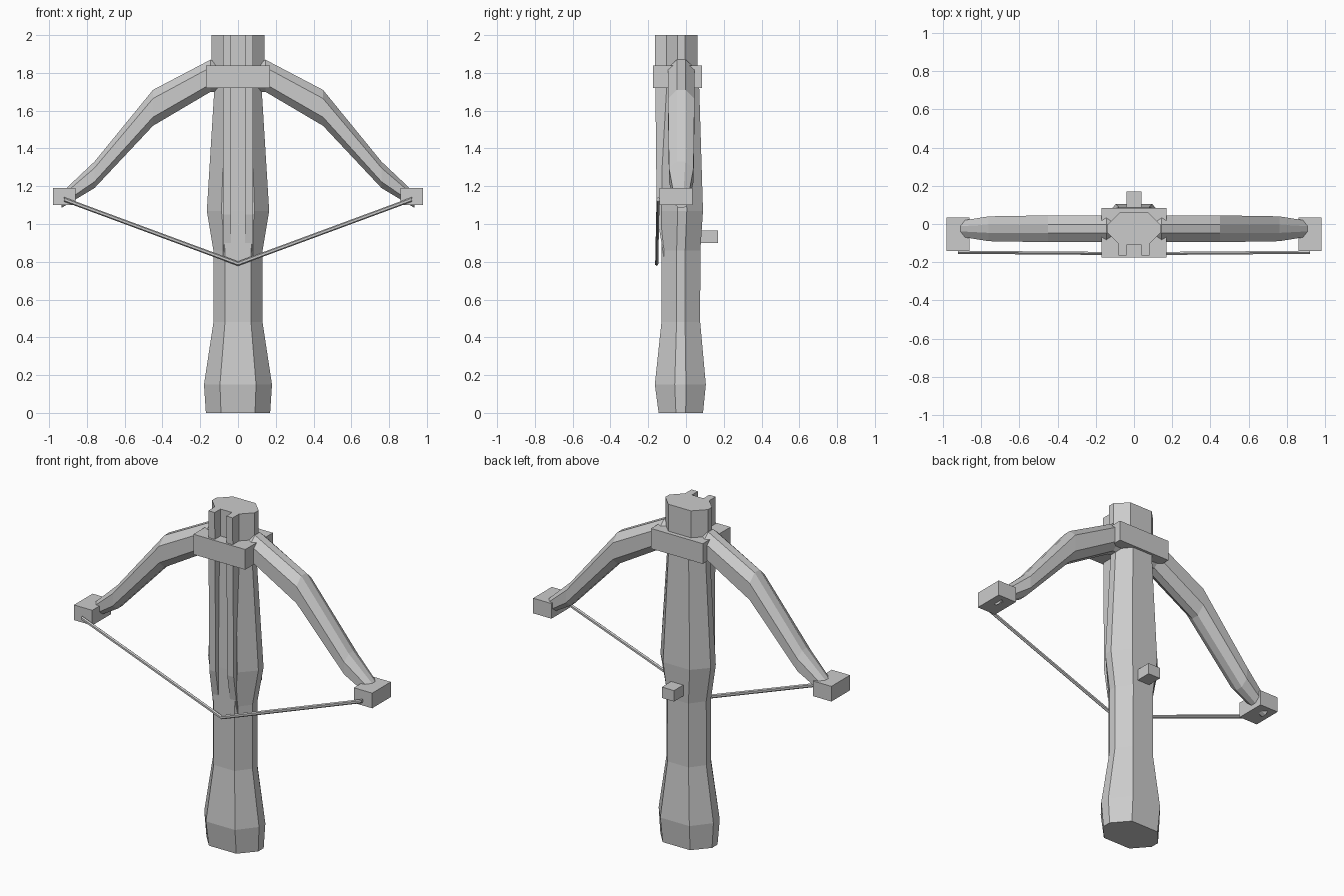
import bpy, bmesh
from mathutils import Vector

if "Cube" in bpy.data.objects:
    bpy.data.objects.remove(bpy.data.objects["Cube"])

grey = bpy.data.materials.new("plain grey")
grey.diffuse_color = (0.6, 0.6, 0.6, 1)
grey.use_nodes = True
grey.node_tree.nodes["Principled BSDF"].inputs["Base Color"].default_value = grey.diffuse_color


def finish(name, bm):
    bmesh.ops.recalc_face_normals(bm, faces=bm.faces)
    me = bpy.data.meshes.new(name)
    bm.to_mesh(me)
    bm.free()
    me.materials.append(grey)
    ob = bpy.data.objects.new(name, me)
    bpy.context.collection.objects.link(ob)
    return ob


def loft(name, rings):
    bm = bmesh.new()
    rows = [[bm.verts.new(p) for p in r] for r in rings]
    n = len(rows[0])
    for a, b in zip(rows, rows[1:]):
        for i in range(n):
            j = (i + 1) % n
            bm.faces.new((a[i], a[j], b[j], b[i]))
    bm.faces.new(rows[0])
    bm.faces.new(rows[-1])
    return finish(name, bm)


def box(name, lo, hi):
    x0, y0, z0 = lo
    x1, y1, z1 = hi
    return loft(name, [[(x0, y0, z), (x1, y0, z), (x1, y1, z), (x0, y1, z)]
                       for z in (z0, z1)])


def octagon(a, b, fa, fb):
    # half sizes a, b with flats of half length fa, fb
    return [(fa, -b), (a, -fb), (a, fb), (fa, b),
            (-fa, b), (-a, fb), (-a, -fb), (-fa, -b)]


# stock: height, half width, front y, back y
profile = [(0, .17, -.145, .09), (.15, .18, -.165, .105), (.48, .13, -.13, .075),
           (.86, .13, -.13, .076), (1.07, .165, -.13, .09), (1.72, .125, -.12, .07),
           (1.8, .14, -.11, .06), (2, .14, -.11, .06)]
rings = []
for z, w, f, k in profile:
    c, h = (f + k) / 2, (k - f) / 2
    rings.append([(x, c + y, z) for x, y in octagon(w, h, w * .53, h * .22)])
loft("stock", rings)

# limbs: x, bottom z, top z, half depth
limb = [(.09, 1.70, 1.84, .06), (.145, 1.70, 1.87, .07), (.45, 1.52, 1.71, .07),
        (.76, 1.19, 1.33, .065), (.935, 1.085, 1.165, .037)]
side_profile = [(-.165, 2), (-.155, 1.05), (-.115, .81), (-.08, .81), (-.08, 2)]
for s, side in ((-1, "left"), (1, "right")):
    rings = []
    for x, b, t, d in limb:
        h = (t - b) / 2
        rings.append([(s * x, -.025 + y, (b + t) / 2 + z)
                      for z, y in octagon(h, d, h * .52, d * .33)])
    loft("bow_limb_" + side, rings)
    # block at the limb tip
    xs = sorted((s * .86, s * .98))
    box("tip_block_" + side, (xs[0], -.14, 1.1), (xs[1], .035, 1.19))
    # bolt rail
    loft("bolt_rail_" + side,
         [[(s * x, y, z) for y, z in side_profile] for x in (.038, .08)])

# band holding the limbs, and the trigger
box("limb_band", (-.17, -.175, 1.72), (.17, .085, 1.84))
box("trigger", (-.04, .03, .9), (.04, .17, .965))

# bow string
rings = []
for x, y, z in ((-.92, -.148, 1.13), (0, -.155, .79), (.92, -.148, 1.13)):
    rings.append([(x, y + dy, z + dz) for dy, dz in
                  ((-.008, -.006), (-.008, .006), (0, .012), (.008, .006), (.008, -.006), (0, -.012))])
loft("bow_string", rings)
